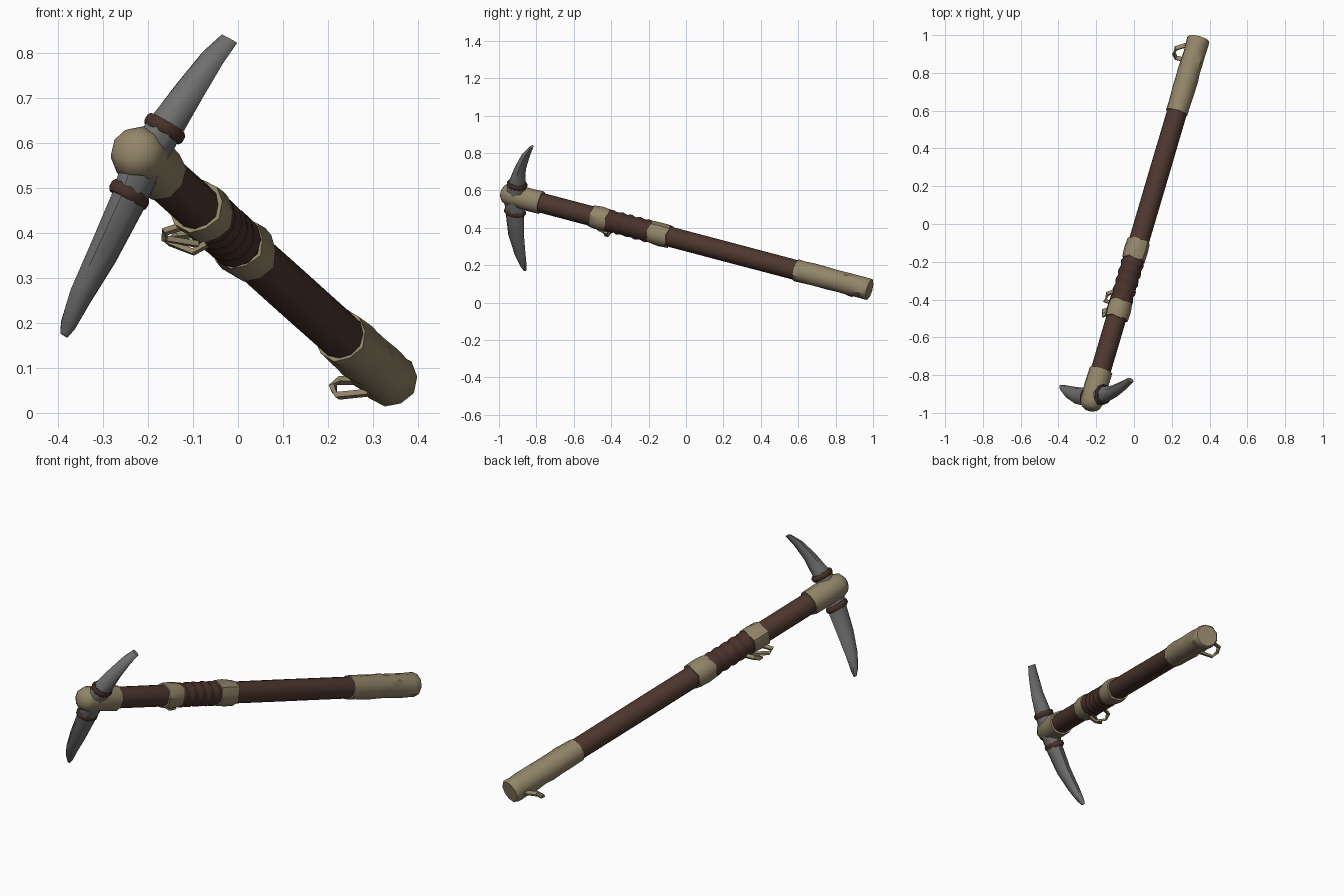
import bpy, bmesh, math, random
from mathutils import Vector

if "Cube" in bpy.data.objects:
    bpy.data.objects.remove(bpy.data.objects["Cube"])

random.seed(4)


def material(name, rgb):
    m = bpy.data.materials.new(name)
    m.diffuse_color = (*rgb, 1)
    m.use_nodes = True
    m.node_tree.nodes["Principled BSDF"].inputs["Base Color"].default_value = m.diffuse_color
    return m


TAN = material("tan_hide", (0.29, 0.235, 0.14))
BROWN = material("brown_wood", (0.075, 0.038, 0.028))
LEATHER = material("dark_leather", (0.065, 0.031, 0.023))
STEEL = material("grey_steel", (0.165, 0.162, 0.16))

# Handle axis D (towards the head), blade direction U, sideways S
D = Vector((-0.295, -1.0, 0.264)).normalized()
U = Vector((0.375, 0.04, 0.66))
U = (U - D * U.dot(D)).normalized()
S = U.cross(D).normalized()


def axis(y):
    return Vector((0.053 + 0.295 * y, y, 0.329 - 0.264 * y))


def loft(name, rings, mat, angle=40):
    """Skin a list of equal-length point rings and cap both ends."""
    bm = bmesh.new()
    rows = [[bm.verts.new(p) for p in ring] for ring in rings]
    n = len(rows[0])
    for a, b in zip(rows, rows[1:]):
        for i in range(n):
            bm.faces.new((a[i], a[(i + 1) % n], b[(i + 1) % n], b[i]))
    bm.faces.new(rows[0])
    bm.faces.new(rows[-1])
    bmesh.ops.recalc_face_normals(bm, faces=bm.faces[:])
    me = bpy.data.meshes.new(name)
    bm.to_mesh(me)
    bm.free()
    me.materials.append(mat)
    me.polygons.foreach_set("use_smooth", [True] * len(me.polygons))
    me.set_sharp_from_angle(angle=math.radians(angle))
    ob = bpy.data.objects.new(name, me)
    bpy.context.collection.objects.link(ob)
    return ob


def ellipse(c, a, b, n):
    return [c + a * math.cos(2 * math.pi * i / n) + b * math.sin(2 * math.pi * i / n)
            for i in range(n)]


def sleeve(name, stations, mat, n=10, jitter=0.0, ragged=0.0):
    """Tube around the handle; stations are (y, radius)."""
    rings = []
    for k, (y, r) in enumerate(stations):
        ring = ellipse(axis(y), S * r, U * r, n)
        edge = k < 2 or k >= len(stations) - 2
        for i, p in enumerate(ring):
            ring[i] = p + (p - axis(y)) * random.uniform(-jitter, jitter)
            if edge and ragged:
                ring[i] += D * ragged * (1 if i % 2 else -1)
        rings.append(ring)
    return loft(name, rings, mat)


def band(name, y0, y1, r):
    return sleeve(name, [(y0, 0.052), (y0, r - 0.002), ((y0 + y1) / 2, r + 0.001),
                         (y1, r - 0.002), (y1, 0.052)], TAN, 10, 0.03, 0.004)


# Wooden shaft
sleeve("shaft", [(0.9, 0.053), (0.2, 0.054), (-0.9, 0.053)], BROWN, 12)

# Lumpy hide grip at the butt end
grip = [(0.59, 0.05), (0.59, 0.06)]
grip += [(0.63 + 0.045 * k, 0.0595 + 0.0015 * (k % 2)) for k in range(8)]
grip += [(0.975, 0.06), (0.982, 0.054)]
sleeve("butt_grip", grip, TAN, 10, 0.035)

# Hide bands and leather winding between them
band("lower_band", -0.09, -0.19, 0.064)
band("upper_band", -0.415, -0.5, 0.064)
turns = [(-0.18 - 0.012 * k, 0.061 if (k // 2) % 2 else 0.056) for k in range(21)]
sleeve("leather_winding", turns, LEATHER, 12, 0.02)

# Head collar with rounded end
sleeve("head_collar", [(-0.775, 0.05), (-0.775, 0.063), (-0.86, 0.063), (-0.94, 0.062),
                       (-0.968, 0.052), (-0.984, 0.028)], TAN, 10, 0.02)

# Curved pick blade: (centre, half thickness, half depth along the handle)
BLADE = [((-0.019, -0.826, 0.832), 0.021, 0.010),
         ((-0.056, -0.855, 0.790), 0.028, 0.022),
         ((-0.105, -0.885, 0.720), 0.035, 0.031),
         ((-0.158, -0.903, 0.640), 0.042, 0.046),
         ((-0.210, -0.915, 0.560), 0.046, 0.066),
         ((-0.245, -0.915, 0.470), 0.040, 0.053),
         ((-0.300, -0.908, 0.355), 0.034, 0.046),
         ((-0.350, -0.888, 0.260), 0.027, 0.033),
         ((-0.378, -0.868, 0.195), 0.019, 0.017),
         ((-0.387, -0.861, 0.172), 0.010, 0.007)]
loft("pick_blade", [ellipse(Vector(c), S * a, D * b, 8) for c, a, b in BLADE], STEEL, 45)

# Leather lashings round the blade on both sides of the collar
for name, c, a, b in (("upper_lashing", (-0.163, -0.903, 0.632), 0.049, 0.056),
                      ("lower_lashing", (-0.242, -0.914, 0.485), 0.047, 0.060)):
    c = Vector(c)
    rings = [ellipse(c + U * h, S * a * f, D * b * f, 10)
             for h, f in ((-0.014, 0.9), (-0.007, 1.0), (0.007, 1.0), (0.014, 0.9))]
    loft(name, rings, LEATHER)


def strap(name, points, width, thick=0.006):
    """Flat hide strip following a short path."""
    pts = [Vector(p) for p in points]
    rings = []
    for i, p in enumerate(pts):
        t = (pts[min(i + 1, len(pts) - 1)] - pts[max(i - 1, 0)]).normalized()
        w = (D - t * D.dot(t)).normalized()
        v = t.cross(w)
        w, v = w * width / 2, v * thick
        rings.append([p + w + v, p - w + v, p - w - v, p + w - v])
    return loft(name, rings, TAN, 30)


# Loose strap loops
strap("butt_loop", [(0.30, 0.955, 0.07), (0.222, 0.93, 0.072), (0.211, 0.905, 0.055),
                    (0.222, 0.88, 0.038), (0.29, 0.865, 0.045)], 0.022)
strap("band_loop", [(-0.11, -0.455, 0.42), (-0.165, -0.485, 0.402),
                    (-0.163, -0.46, 0.388), (-0.09, -0.435, 0.375)], 0.02)
strap("winding_loop", [(-0.09, -0.35, 0.40), (-0.14, -0.37, 0.392),
                       (-0.155, -0.405, 0.38), (-0.10, -0.425, 0.358), (-0.07, -0.43, 0.375)], 0.02)
